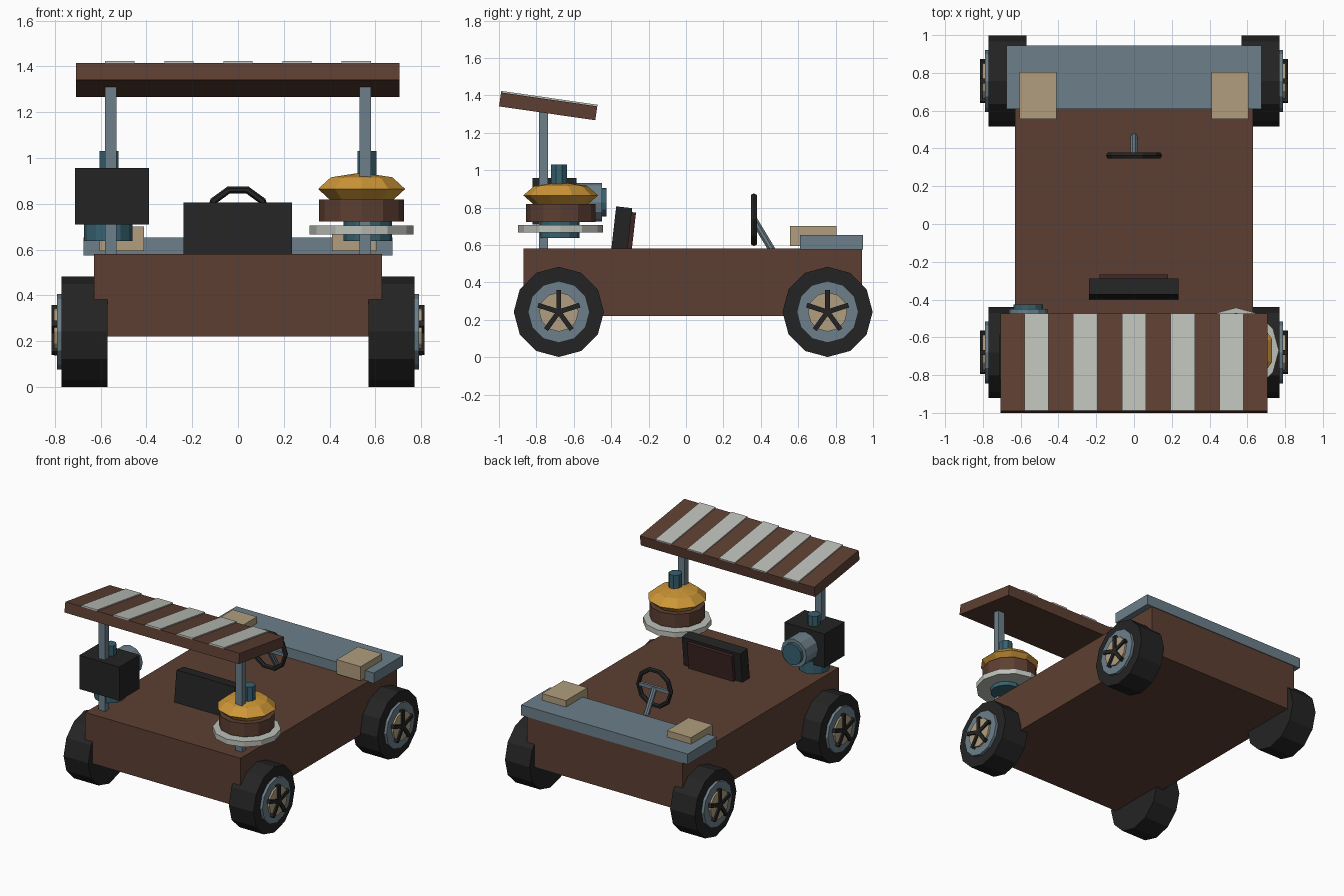
import bpy, bmesh, math
from mathutils import Matrix, Vector

if "Cube" in bpy.data.objects:
    bpy.data.objects.remove(bpy.data.objects["Cube"])


def material(name, r, g, b):
    m = bpy.data.materials.new(name)
    lin = [((c / 255 + 0.055) / 1.055) ** 2.4 for c in (r, g, b)]
    m.diffuse_color = (*lin, 1)
    m.use_nodes = True
    m.node_tree.nodes["Principled BSDF"].inputs["Base Color"].default_value = m.diffuse_color
    return m


BROWN = material("brown", 93, 63, 50)
SLATE = material("slate blue", 108, 127, 138)
TAN = material("tan", 176, 158, 126)
BLACK = material("black", 36, 36, 36)
LIGHT = material("light grey", 188, 192, 184)
BRASS = material("brass", 205, 150, 55)
TEAL = material("teal", 55, 98, 112)
MAROON = material("dark maroon", 62, 38, 36)


def finish(name, bm, mat, matrix):
    bmesh.ops.transform(bm, matrix=matrix, verts=bm.verts)
    bmesh.ops.recalc_face_normals(bm, faces=bm.faces)
    me = bpy.data.meshes.new(name)
    bm.to_mesh(me)
    bm.free()
    me.materials.append(mat)
    ob = bpy.data.objects.new(name, me)
    bpy.context.collection.objects.link(ob)
    return ob


def box(name, mat, x, y, z, matrix=Matrix()):
    """Box from (min, max) ranges, with an optional transform after."""
    bm = bmesh.new()
    bmesh.ops.create_cube(bm, size=1)
    lo, hi = Vector((x[0], y[0], z[0])), Vector((x[1], y[1], z[1]))
    m = Matrix.Translation((lo + hi) / 2) @ Matrix.Diagonal((*(hi - lo), 1))
    return finish(name, bm, mat, matrix @ m)


def cylinder(name, mat, a, b, r, n=12, turn=0):
    """Cylinder between two points."""
    a, b = Vector(a), Vector(b)
    bm = bmesh.new()
    bmesh.ops.create_cone(bm, cap_ends=True, segments=n, radius1=r, radius2=r, depth=(b - a).length)
    rot = (b - a).to_track_quat('Z', 'Y').to_matrix().to_4x4()
    return finish(name, bm, mat, Matrix.Translation((a + b) / 2) @ rot @ Matrix.Rotation(turn, 4, 'Z'))


def tilt(y, z, deg):
    return Matrix.Translation((0, y, z)) @ Matrix.Rotation(math.radians(deg), 4, 'X')


# Body and hood
box("body", BROWN, (-.63, .63), (-.87, .94), (.22, .58))
box("hood", SLATE, (-.675, .675), (.61, .945), (.575, .652))

# Wheels: tyre, rim, hub and five spokes
for s in (-1, 1):
    for end, y in (("front", -.68), ("back", .757)):
        z = .242
        cylinder(f"{end}_tyre", BLACK, (s * .57, y, z), (s * .77, y, z), .241)
        cylinder(f"{end}_rim", SLATE, (s * .74, y, z), (s * .79, y, z), .165)
        cylinder(f"{end}_hub", TAN, (s * .76, y, z), (s * .803, y, z), .105)
        for k in range(5):
            m = Matrix.Translation((s * .80, y, z)) @ Matrix.Rotation(k * math.tau / 5, 4, 'X')
            box(f"{end}_spoke", BLACK, (-.014, .014), (-.013, .013), (0, .117), m)

# Left and right pairs: lamps, roof posts, machine bases and chimneys
for s in (-1, 1):
    box("lamp", TAN, sorted((s * .41, s * .605)), (.557, .805), (.595, .70))
    box("roof_post", SLATE, sorted((s * .53, s * .582)), (-.785, -.737), (.57, 1.315))
    cylinder("machine_base", TEAL, (s * .567, -.675, .638), (s * .567, -.675, .73), .106)
    cylinder("chimney", TEAL, (s * .563, -.679, .73), (s * .563, -.679, 1.03), .045, 8, math.pi / 8)

# Tilted roof with stripes
roof = tilt(-.737, 1.341, -8.2)
box("roof", BROWN, (-.708, .706), (-.26, .26), (-.0375, .0375), roof)
for k in range(-2, 3):
    c = k * .258
    box("roof_stripe", LIGHT, (c - .064, c + .064), (-.26, .26), (.037, .046), roof)

# Round stacked machine
cx, cy = .54, -.67
cylinder("round_tray", LIGHT, (cx, cy, .667), (cx, cy, .706), .227)
cylinder("drum", BROWN, (cx, cy, .722), (cx, cy, .82), .186)
bm = bmesh.new()
bmesh.ops.create_uvsphere(bm, u_segments=10, v_segments=4, radius=1)
finish("dome", bm, BRASS, Matrix.Translation((cx, cy, .865)) @ Matrix.Diagonal((.2, .2, .072, 1)))

# Box machine with round nozzle
box("machine_box", BLACK, (-.713, -.388), (-.82, -.585), (.71, .957))
cylinder("nozzle", SLATE, (-.56, -.60, .828), (-.56, -.45, .828), .103)
cylinder("nozzle_end", TEAL, (-.56, -.46, .828), (-.56, -.426, .828), .077)

# Seat back and cushion
seat = tilt(-.358, .56, -6.5)
box("seat_back", BLACK, (-.238, .236), (-.043, .043), (0, .243), seat)
box("seat_cushion", MAROON, (-.183, .181), (.04, .066), (.015, .222), seat)

# Steering wheel ring
bm = bmesh.new()
N, M = 10, 6
rings = []
for i in range(N):
    a = i * math.tau / N
    ring = []
    for j in range(M):
        b = j * math.tau / M
        r = .132 + .016 * math.cos(b)
        ring.append(bm.verts.new((r * math.cos(a), .018 * math.sin(b), r * math.sin(a))))
    rings.append(ring)
for i in range(N):
    p, q = rings[i], rings[(i + 1) % N]
    for j in range(M):
        bm.faces.new((p[j], p[(j + 1) % M], q[(j + 1) % M], q[j]))
finish("steering_wheel", bm, BLACK, Matrix.Translation((0, .363, .735)))

# Steering crossbar and column
box("steering_crossbar", SLATE, (-.13, .13), (.353, .373), (.722, .748))
cylinder("steering_column", SLATE, (0, .363, .735), (0, .465, .565), .02, 8, math.pi / 8)
